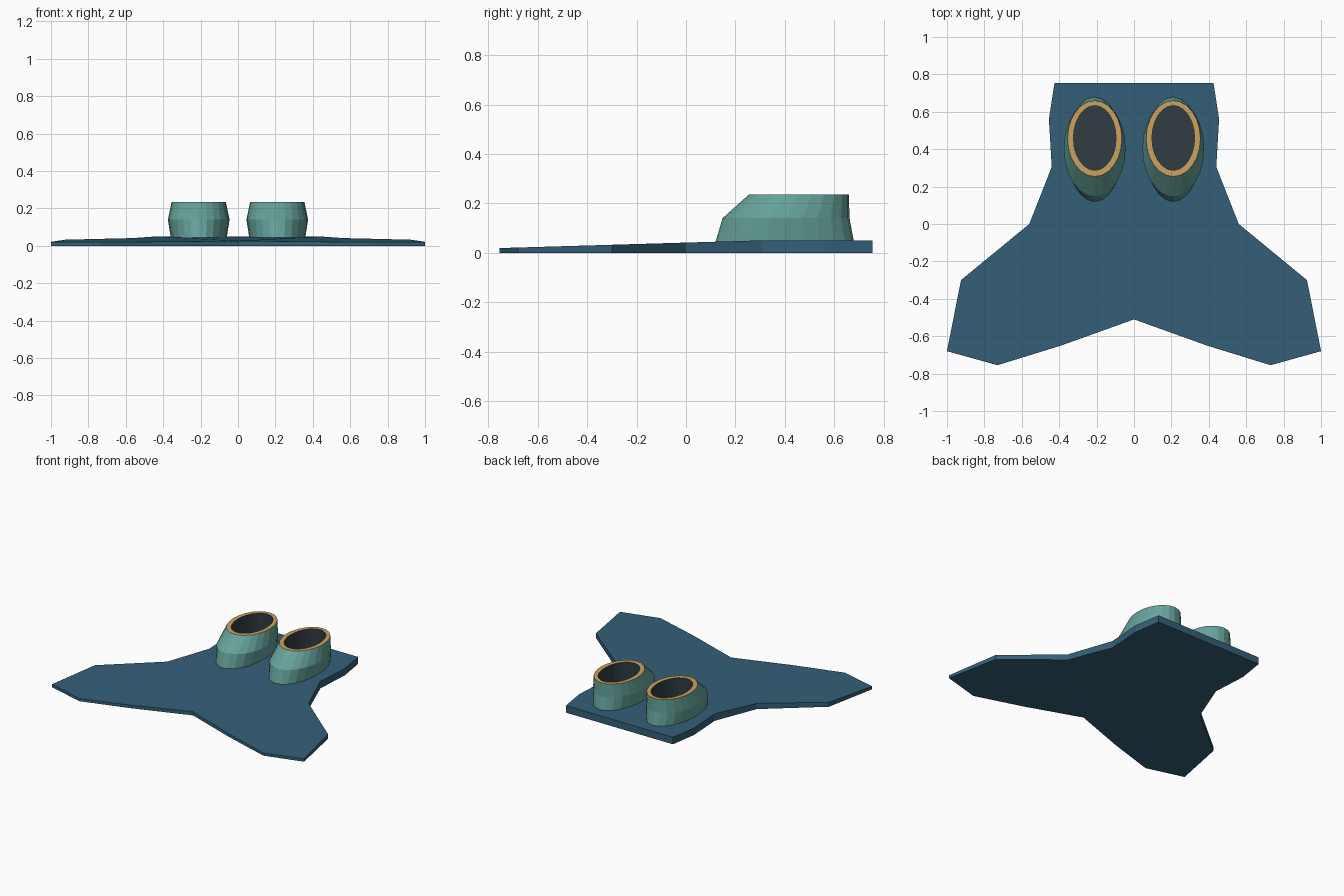
import bpy, bmesh, math

if "Cube" in bpy.data.objects:
    bpy.data.objects.remove(bpy.data.objects["Cube"])


def material(name, rgb):
    m = bpy.data.materials.new(name)
    m.diffuse_color = (*rgb, 1)
    m.use_nodes = True
    m.node_tree.nodes["Principled BSDF"].inputs["Base Color"].default_value = m.diffuse_color
    return m


BLUE = material("blade_blue", (0.035, 0.115, 0.19))
TEAL = material("pocket_teal", (0.13, 0.36, 0.32))
SAND = material("rim_sand", (0.60, 0.36, 0.12))
DARK = material("lining_dark", (0.03, 0.045, 0.055))


def finish(name, bm, mats):
    bmesh.ops.recalc_face_normals(bm, faces=bm.faces)
    me = bpy.data.meshes.new(name)
    bm.to_mesh(me)
    bm.free()
    for m in mats:
        me.materials.append(m)
    ob = bpy.data.objects.new(name, me)
    bpy.context.collection.objects.link(ob)
    return ob


# Blade: half outline mirrored, thinning toward the front tips
half = [(0, -0.51), (0.39, -0.65), (0.73, -0.755), (1, -0.68), (0.925, -0.30),
        (0.56, 0), (0.44, 0.305), (0.455, 0.56), (0.425, 0.755)]
outline = half + [(-x, y) for x, y in reversed(half[1:])]


def blade_top(y):
    return min(0.05, 0.019 + (y + 0.755) * 0.0295)


bm = bmesh.new()
low = [bm.verts.new((x, y, 0)) for x, y in outline]
high = [bm.verts.new((x, y, blade_top(y))) for x, y in outline]
bm.faces.new(low)
bm.faces.new(high)
n = len(outline)
for i in range(n):
    j = (i + 1) % n
    bm.faces.new((low[i], low[j], high[j], high[i]))
finish("fin_blade", bm, [BLUE])

# Foot pockets: stacked ellipses (centre y, radius x, radius y, z)
# up the outside, across the rim and down the lining
rings = [(0.40, 0.15, 0.28, 0.045), (0.405, 0.165, 0.257, 0.14),
         (0.457, 0.145, 0.203, 0.235), (0.46, 0.114, 0.173, 0.235),
         (0.46, 0.114, 0.173, 0.055)]
band_mats = [0, 0, 1, 2]
SEG = 24


def foot_pocket(name, cx):
    bm = bmesh.new()
    loops = []
    for cy, rx, ry, z in rings:
        loops.append([bm.verts.new((cx + rx * math.cos(a), cy + ry * math.sin(a), z))
                      for a in (2 * math.pi * k / SEG for k in range(SEG))])
    for a, b, mat in zip(loops, loops[1:], band_mats):
        for k in range(SEG):
            j = (k + 1) % SEG
            bm.faces.new((a[k], a[j], b[j], b[k])).material_index = mat
    bm.faces.new(loops[0])
    bm.faces.new(loops[-1]).material_index = 2
    finish(name, bm, [TEAL, SAND, DARK])


for side, cx in (("left", -0.21), ("right", 0.21)):
    foot_pocket("foot_pocket_" + side, cx)
